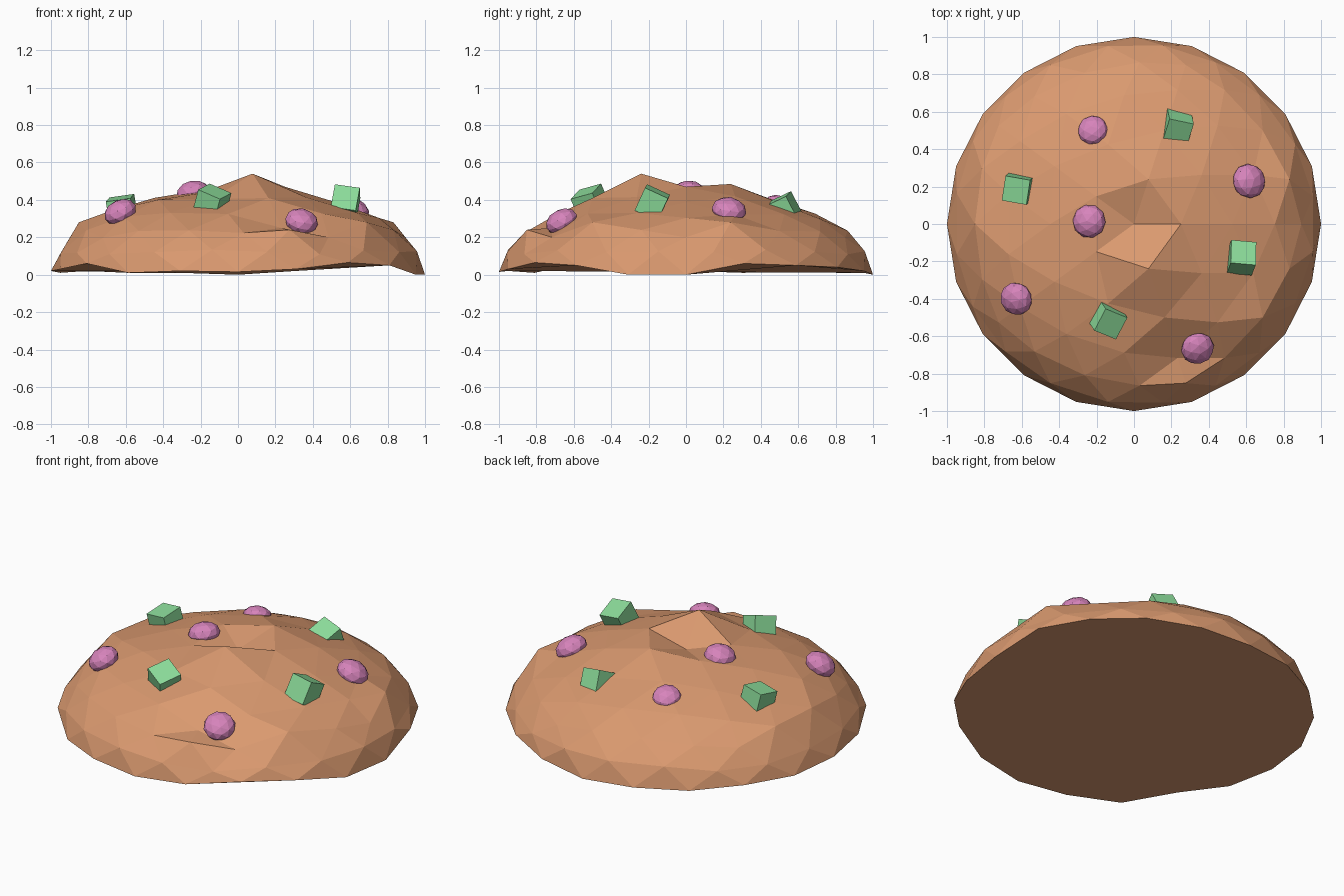
import bpy, bmesh, math, random
from mathutils import Vector, Matrix

if "Cube" in bpy.data.objects:
    bpy.data.objects.remove(bpy.data.objects["Cube"])

random.seed(4)


def material(name, rgb):
    m = bpy.data.materials.new(name)
    m.diffuse_color = (*rgb, 1)
    m.use_nodes = True
    m.node_tree.nodes["Principled BSDF"].inputs["Base Color"].default_value = m.diffuse_color
    return m


DOUGH = material("dough", (0.70, 0.32, 0.16))
PINK = material("pink_candy", (0.68, 0.23, 0.50))
GREEN = material("green_candy", (0.26, 0.71, 0.32))


def add_object(name, bm, mat, matrix=Matrix()):
    me = bpy.data.meshes.new(name)
    bmesh.ops.recalc_face_normals(bm, faces=bm.faces)
    bm.to_mesh(me)
    bm.free()
    me.materials.append(mat)
    ob = bpy.data.objects.new(name, me)
    ob.matrix_world = matrix
    bpy.context.collection.objects.link(ob)
    return ob


# Cookie: upper half of a flattened icosphere with an uneven rim and lumps
bm = bmesh.new()
bmesh.ops.create_icosphere(bm, subdivisions=3, radius=1)
bmesh.ops.delete(bm, geom=[v for v in bm.verts if v.co.z < -0.01], context='VERTS')
rim_z = [0, .06, .05, .04, .02, 0, .01, .01, .02, .01,
         .02, .03, .06, .01, .02, .015, .03, .065, .05, 0]
for v in bm.verts:
    if v.co.z < 0.01:
        k = round(math.atan2(v.co.y, v.co.x) / math.radians(18)) % 20
        v.co.z = rim_z[k]
    else:
        v.co.z = v.co.z * 0.46 + random.uniform(-.012, .012)

# Lumps and dents: position and finished height
lumps = [(0, 0, .41), (.25, 0, .47), (.08, .24, .485), (.08, -.24, .54),
         (-.20, -.15, .435), (-.20, .15, .45), (.16, -.50, .41),
         (-.05, -.68, .325), (.22, -.68, .25), (.46, -.71, .20),
         (.69, -.50, .28), (.89, 0, .20), (.82, .26, .28),
         (-.85, 0, .28), (-.82, .27, .27), (.26, -.82, .24)]
for x, y, z in lumps:
    v = min(bm.verts, key=lambda v: (v.co.x - x) ** 2 + (v.co.y - y) ** 2)
    v.co.z = z

# Flat underside
bmesh.ops.contextual_create(bm, geom=[e for e in bm.edges if e.is_boundary])
add_object("cookie", bm, DOUGH)

# Round candies, flattened along the surface direction
rounds = [(-.22, .50, .365, .083), (-.24, .015, .44, .09), (-.63, -.40, .335, .09),
          (.34, -.665, .285, .09), (.615, .23, .345, .093)]
for i, (x, y, z, r) in enumerate(rounds):
    bm = bmesh.new()
    bmesh.ops.create_icosphere(bm, subdivisions=2, radius=r)
    normal = Vector((x * .8, y * .8, 1))
    turn = normal.to_track_quat('Z', 'Y').to_matrix().to_4x4()
    mat = Matrix.Translation((x, y, z)) @ turn @ Matrix.Diagonal((1, 1, .7, 1))
    add_object(f"round_candy_{i + 1}", bm, PINK, mat)

# Square candies, sunk in at different tilts (degrees)
cubes = [(-.62, .19, .345, 10, -8, -10), (.23, .52, .345, 25, 12, -12),
         (.575, -.18, .385, 65, 8, -5), (-.14, -.51, .385, 15, 22, -22)]
for i, (x, y, z, *rot) in enumerate(cubes):
    bm = bmesh.new()
    bmesh.ops.create_cube(bm, size=.135)
    mat = Matrix.Translation((x, y, z))
    for angle, axis in zip(reversed(rot), "ZYX"):
        mat = mat @ Matrix.Rotation(math.radians(angle), 4, axis)
    add_object(f"square_candy_{i + 1}", bm, GREEN, mat)
